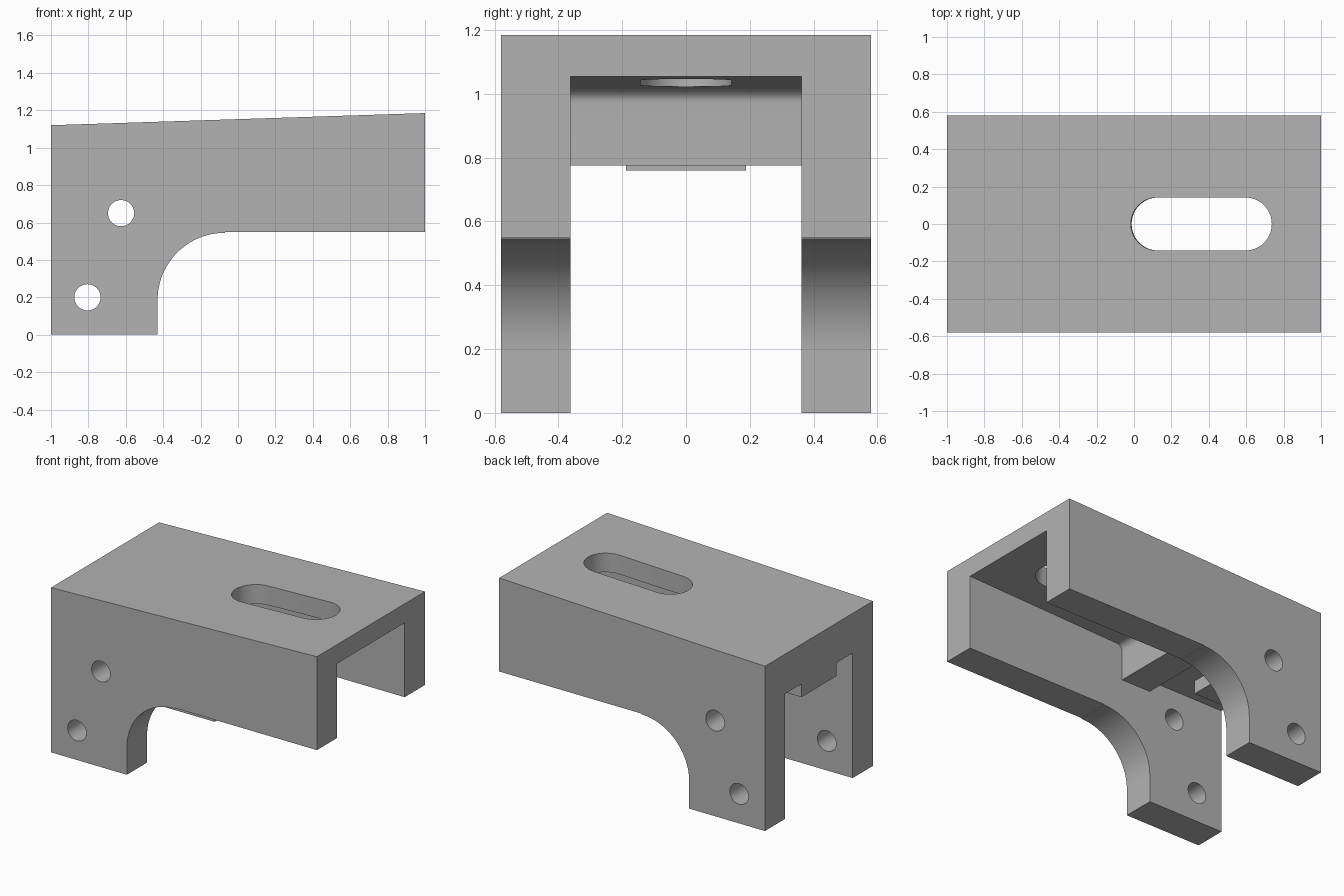
import bpy, bmesh, math
from mathutils import Matrix

if "Cube" in bpy.data.objects:
    bpy.data.objects.remove(bpy.data.objects["Cube"], do_unlink=True)

mat = bpy.data.materials.new("plain grey")
mat.use_nodes = True
GREY = (0.45, 0.45, 0.45, 1)
mat.diffuse_color = GREY
mat.node_tree.nodes["Principled BSDF"].inputs["Base Color"].default_value = GREY

SLOPE = 0.0325  # rise of the top per unit of x


def arc(cx, cz, r, start, end, n=24):
    angles = [math.radians(start + (end - start) * i / n) for i in range(n + 1)]
    return [(cx + r * math.cos(a), cz + r * math.sin(a)) for a in angles]


def prism(name, points, depth, upright=False):
    """Extrude an outline along y, or along z if upright, centred on zero."""
    bm = bmesh.new()
    place = (lambda a, b: (a, b, -depth / 2)) if upright else (lambda a, b: (a, -depth / 2, b))
    face = bm.faces.new([bm.verts.new(place(a, b)) for a, b in points])
    ext = bmesh.ops.extrude_face_region(bm, geom=[face])
    verts = [v for v in ext["geom"] if isinstance(v, bmesh.types.BMVert)]
    bmesh.ops.translate(bm, verts=verts, vec=(0, 0, depth) if upright else (0, depth, 0))
    bmesh.ops.recalc_face_normals(bm, faces=bm.faces)
    mesh = bpy.data.meshes.new(name)
    bm.to_mesh(mesh)
    bm.free()
    mesh.materials.append(mat)
    obj = bpy.data.objects.new(name, mesh)
    bpy.context.collection.objects.link(obj)
    return obj


def combine(target, tool, operation):
    mod = target.modifiers.new(tool.name, "BOOLEAN")
    mod.operation = operation
    mod.solver = "EXACT"
    mod.object = tool
    bpy.context.view_layer.objects.active = target
    bpy.ops.object.modifier_apply(modifier=mod.name)
    bpy.data.objects.remove(tool, do_unlink=True)


# Bracket body: side outline with curved leg
body = prism("bracket_body",
             [(-1, 0), (-0.43, 0)] + arc(-0.07, 0.185, 0.36, 180, 90)
             + [(-0.07, 0.55), (1, 0.55), (1, 1.185), (-1, 1.12)], 1.16)

# Channel between the walls, leaving the filleted step and rear recess
under = lambda x: 1.055 + SLOPE * (x - 1)
r = 0.045
channel = prism("channel_cutter",
                [(-1.2, -0.2), (1.2, -0.2), (1.2, under(1.2))]
                + arc(-0.21 + r, under(-0.21 + r) - r, r, 90, 180, 10)
                + [(-0.21, 0.775), (-0.43, 0.775), (-0.43, 0.85), (-1.2, 0.85)], 0.725)
combine(body, channel, "DIFFERENCE")

# Locating tab at the rear
tab = prism("rear_tab", [(-1, 0.76), (-0.64, 0.76), (-0.64, 0.95), (-1, 0.95)], 0.375)
combine(body, tab, "UNION")

# Rounded slot, square to the sloping top
slot = prism("slot_cutter", arc(0.235, 0, 0.142, -90, 90) + arc(-0.235, 0, 0.142, 90, 270), 0.5, True)
slot.data.transform(Matrix.Translation((0.362, 0, 1.1)) @ Matrix.Rotation(-math.atan(SLOPE), 4, "Y"))
combine(body, slot, "DIFFERENCE")

# Pin holes through both legs
for x, z in ((-0.625, 0.65), (-0.805, 0.2)):
    hole = prism("hole_cutter", arc(x, z, 0.07, 0, 352.5, 47), 2)
    combine(body, hole, "DIFFERENCE")

bpy.ops.object.select_all(action="DESELECT")
body.select_set(True)
bpy.context.view_layer.objects.active = body
bpy.ops.object.shade_smooth_by_angle(angle=math.radians(30))
